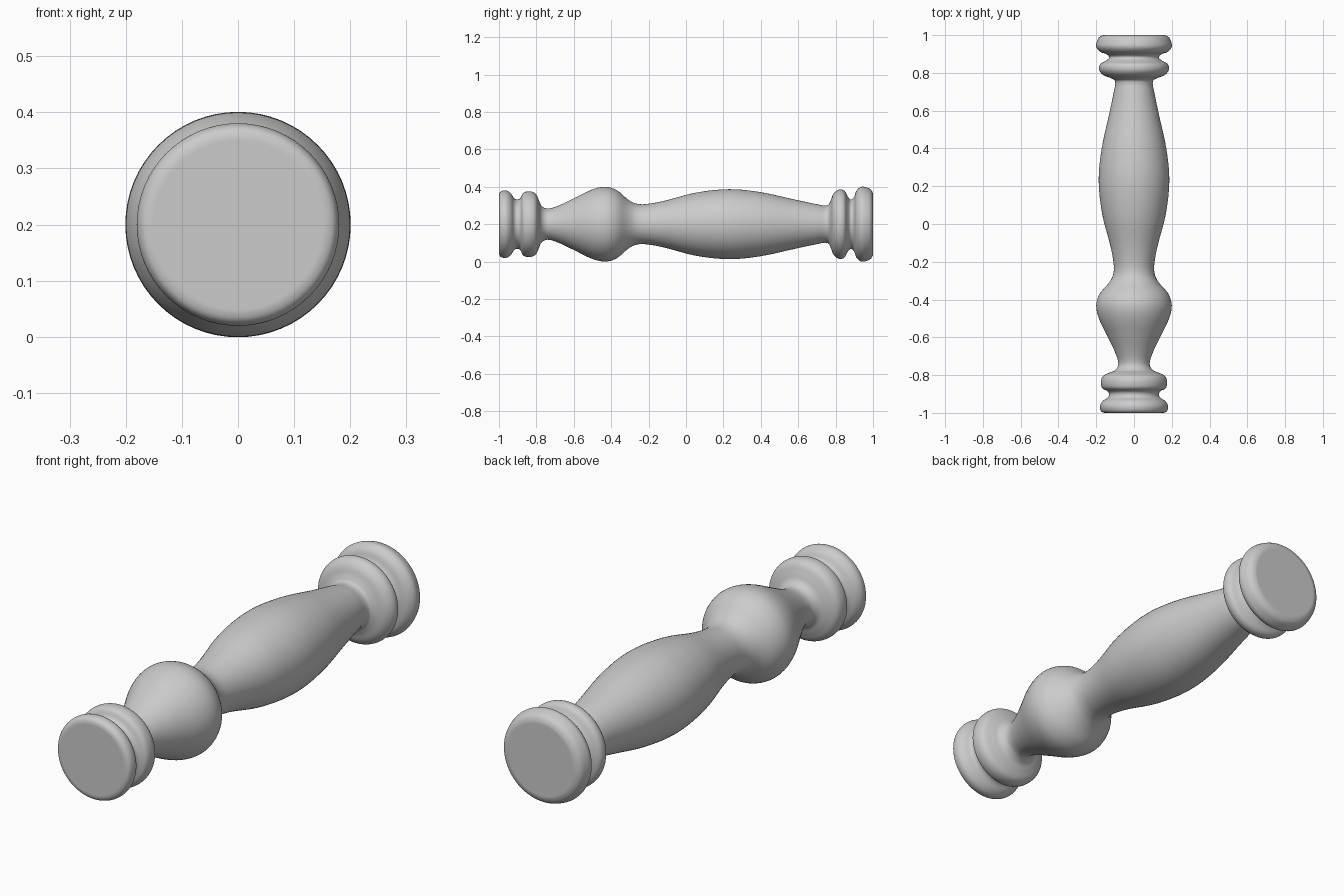
import bpy, bmesh
from math import sin, cos, pi
from mathutils import Vector

if "Cube" in bpy.data.objects:
    bpy.data.objects.remove(bpy.data.objects["Cube"])

SEGMENTS = 64
STEPS = 5
AXIS_Z = 0.2

# Turned profile: (position along y, radius)
PROFILE = [
    # front foot ring, groove and collar
    (-1.0, 0.13), (-1.0, 0.155), (-0.993, 0.172), (-0.975, 0.18), (-0.955, 0.178),
    (-0.935, 0.163), (-0.918, 0.138), (-0.9, 0.132), (-0.885, 0.14),
    (-0.872, 0.165), (-0.855, 0.174), (-0.825, 0.174), (-0.803, 0.162),
    (-0.787, 0.13), (-0.772, 0.098), (-0.74, 0.083),
    # vase bulb and waist
    (-0.68, 0.1), (-0.6, 0.138), (-0.5, 0.186), (-0.43, 0.2), (-0.37, 0.182),
    (-0.31, 0.132), (-0.27, 0.111), (-0.22, 0.107),
    # long swelling shaft
    (-0.12, 0.124), (0.05, 0.168), (0.23, 0.187), (0.4, 0.171),
    (0.58, 0.132), (0.7, 0.107), (0.755, 0.1),
    # back collar, groove and end ring
    (0.772, 0.122), (0.788, 0.162), (0.815, 0.184), (0.845, 0.18),
    (0.865, 0.148), (0.882, 0.132), (0.898, 0.145), (0.912, 0.18),
    (0.938, 0.2), (0.97, 0.195), (0.99, 0.183), (1.0, 0.16), (1.0, 0.13),
]


def smooth_curve(points, steps):
    """Catmull-Rom curve through the points."""
    pts = [Vector(p) for p in points]
    pts = [pts[0]] + pts + [pts[-1]]
    out = []
    for a, b, c, d in zip(pts, pts[1:], pts[2:], pts[3:]):
        # limit tangents so uneven spacing does not overshoot
        span = (c - b).length
        t1, t2 = (c - a), (d - b)
        t1 = t1.normalized() * span
        t2 = t2.normalized() * span
        for i in range(steps):
            t = i / steps
            out.append(b * (2*t**3 - 3*t*t + 1) + t1 * (t**3 - 2*t*t + t)
                       + c * (3*t*t - 2*t**3) + t2 * (t**3 - t*t))
    out.append(pts[-1])
    return out


def lathe(name, profile):
    bm = bmesh.new()
    rings = []
    for y, r in profile:
        y = max(-1.0, min(1.0, y))
        rings.append([bm.verts.new((r * cos(2*pi*i/SEGMENTS), y,
                                    AXIS_Z + r * sin(2*pi*i/SEGMENTS)))
                      for i in range(SEGMENTS)])
    for lo, hi in zip(rings, rings[1:]):
        for i in range(SEGMENTS):
            j = (i + 1) % SEGMENTS
            bm.faces.new((lo[i], lo[j], hi[j], hi[i]))
    # flat end discs
    bm.faces.new(rings[0])
    bm.faces.new(rings[-1])
    bmesh.ops.recalc_face_normals(bm, faces=bm.faces)
    mesh = bpy.data.meshes.new(name)
    bm.to_mesh(mesh)
    bm.free()
    obj = bpy.data.objects.new(name, mesh)
    bpy.context.collection.objects.link(obj)
    bpy.context.view_layer.objects.active = obj
    obj.select_set(True)
    bpy.ops.object.shade_smooth_by_angle(angle=pi / 4)
    return obj


lathe("turned_baluster", smooth_curve(PROFILE, STEPS))
